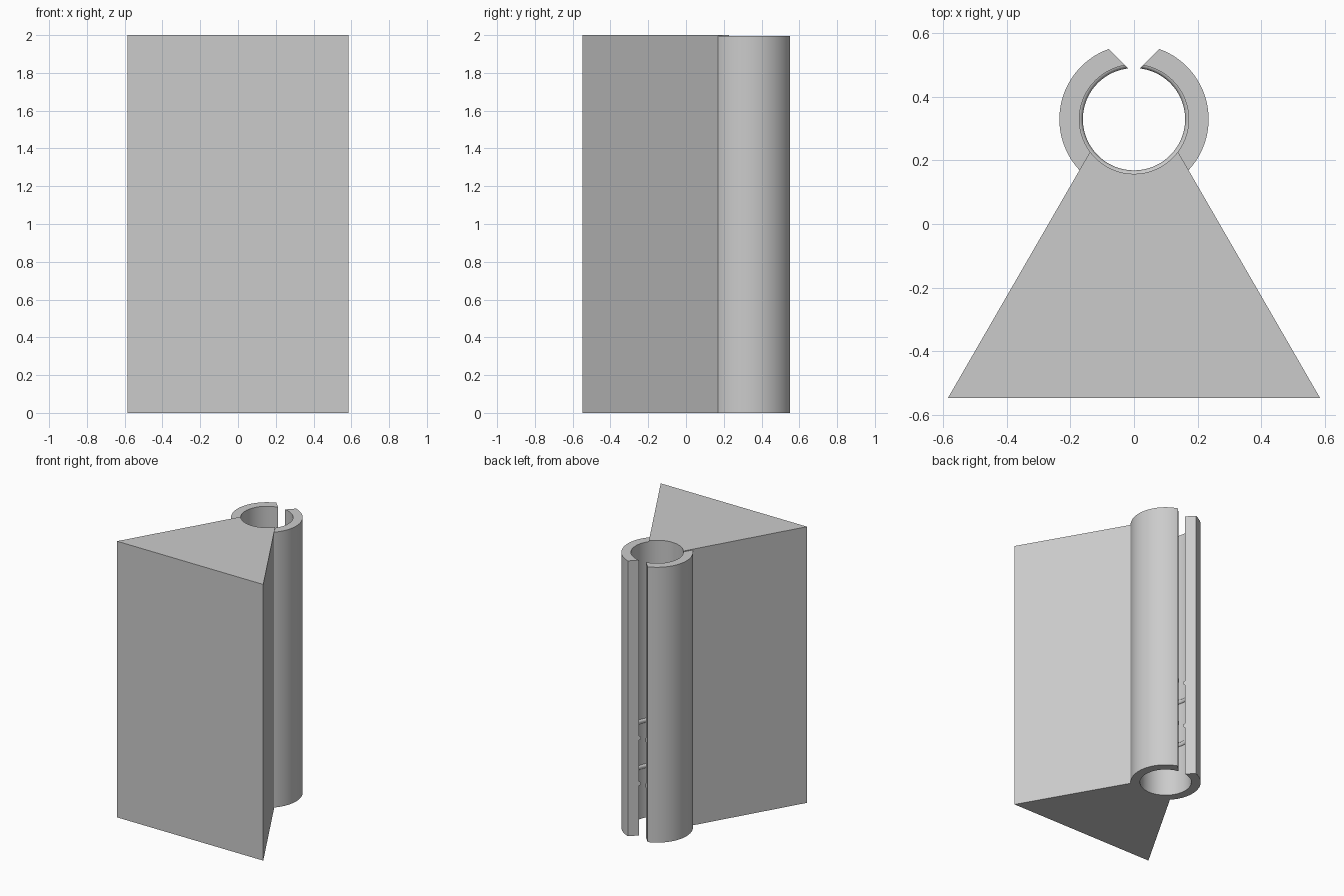
import bpy, bmesh
from math import acos, cos, sin, radians, pi

if "Cube" in bpy.data.objects:
    bpy.data.objects.remove(bpy.data.objects["Cube"], do_unlink=True)

CY = 0.33                       # tube axis
R_OUT, R_IN, R_BEAD = 0.235, 0.172, 0.012
HALF, BACK, APEX = 0.586, -0.548, 0.467
STEPS = 48

grey = bpy.data.materials.new("plain grey")
grey.use_nodes = True
colour = (0.6, 0.6, 0.6, 1)
grey.diffuse_color = colour
grey.node_tree.nodes["Principled BSDF"].inputs["Base Color"].default_value = colour


def body_angle(r):
    """Angle where a circle about the tube axis meets the wedge side."""
    return radians(30) - acos((APEX - CY) / 2 / r)


def slot_angle(r):
    """Angle where that circle meets the flared slot face."""
    return radians(135) - acos(0.1004 / r)


def arc(r, a, b, n=STEPS):
    return [(r * cos(a + (b - a) * i / n), CY + r * sin(a + (b - a) * i / n))
            for i in range(n + 1)]


def finish(name, bm):
    bmesh.ops.recalc_face_normals(bm, faces=bm.faces)
    mesh = bpy.data.meshes.new(name)
    bm.to_mesh(mesh)
    bm.free()
    mesh.materials.append(grey)
    obj = bpy.data.objects.new(name, mesh)
    bpy.context.collection.objects.link(obj)
    bpy.ops.object.select_all(action='DESELECT')
    obj.select_set(True)
    bpy.context.view_layer.objects.active = obj
    bpy.ops.object.shade_smooth_by_angle(angle=radians(30))


def extrude(name, outline, height):
    bm = bmesh.new()
    rings = [[bm.verts.new((x, y, z)) for x, y in outline] for z in (0, height)]
    for ring in rings:
        bm.faces.new(ring)
    n = len(outline)
    for i in range(n):
        j = (i + 1) % n
        bm.faces.new((rings[0][i], rings[0][j], rings[1][j], rings[1][i]))
    finish(name, bm)


def bead(name, z):
    """Half-round rib inside the tube, trimmed flush with the slot faces."""
    bm = bmesh.new()
    rows = []
    for k in range(9):
        t = pi * k / 8
        r = R_IN + 0.001 - R_BEAD * sin(t)
        end = slot_angle(r)
        rows.append([bm.verts.new((x, y, z + R_BEAD * 1.3 * cos(t)))
                     for x, y in arc(r, end, -pi - end, 2 * STEPS)])
    for a, b in zip(rows, rows[1:]):
        for i in range(2 * STEPS):
            bm.faces.new((a[i], a[i + 1], b[i + 1], b[i]))
    for i in (0, -1):
        bm.faces.new([row[i] for row in rows])
    finish(name, bm)


# Triangular body with a round scoop at its tip
a = body_angle(R_IN)
extrude("wedge_body", [(-HALF, BACK), (HALF, BACK)] + arc(R_IN, a, -pi - a), 2.0)

# Two curved jaws forming the slotted tube
for side, s in (("left", 1), ("right", -1)):
    outline = (arc(R_OUT, body_angle(R_OUT), slot_angle(R_OUT))
               + arc(R_IN, slot_angle(R_IN), body_angle(R_IN)))
    extrude(side + "_clip_jaw", [(s * x, y) for x, y in outline], 1.994)

# Snap ribs inside the tube
for name, z in (("lower_rib", 0.375), ("upper_rib", 0.705)):
    bead(name, z)
